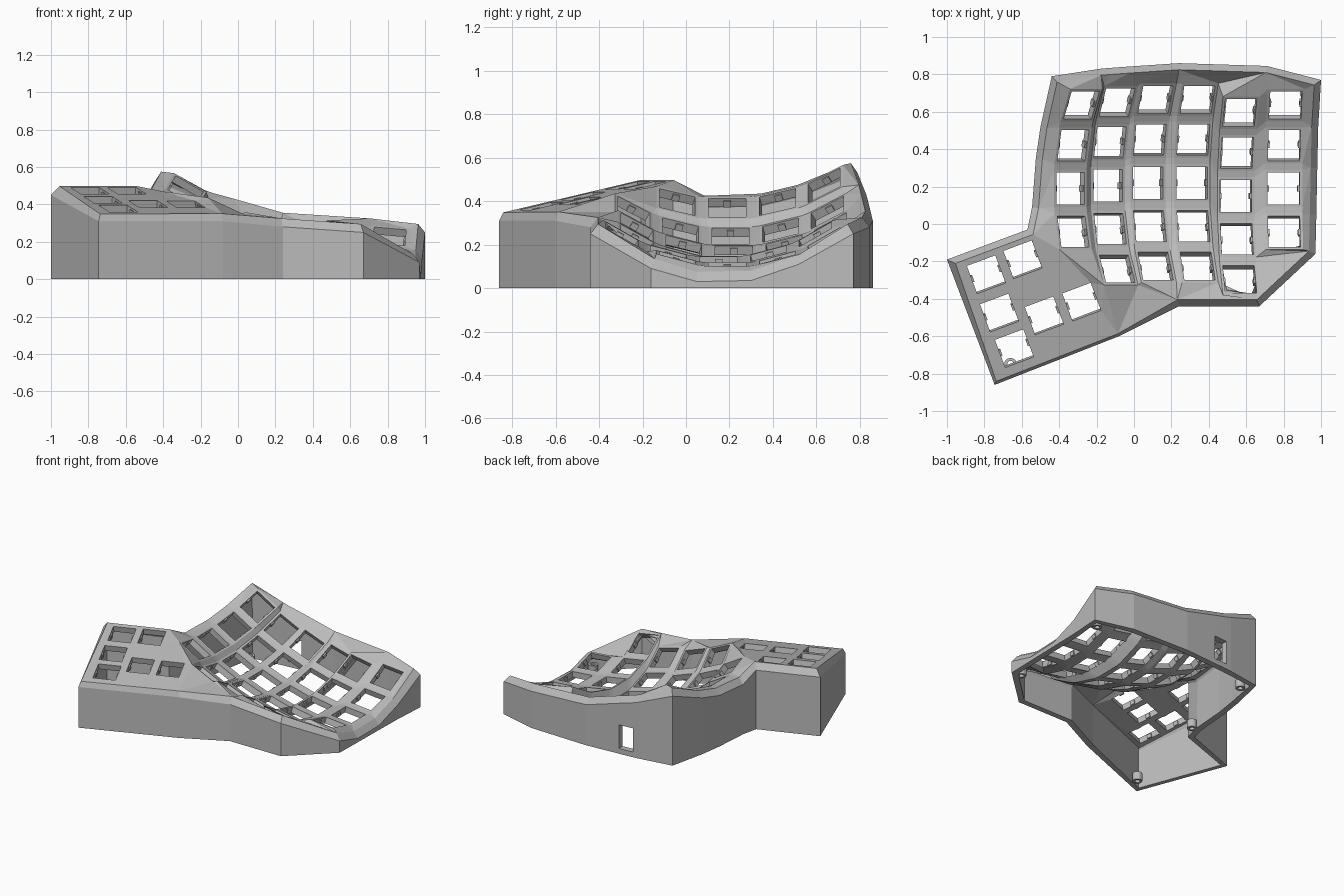
import bpy, bmesh, math
from mathutils import Vector, Matrix

if "Cube" in bpy.data.objects:
    bpy.data.objects.remove(bpy.data.objects["Cube"])

THICK = 0.045      # shell thickness
HALF = 0.10        # half width of one key plate
HOLE = 0.0855      # half width of a switch hole
RADIUS = 0.89      # curvature of each key column
STEP = math.radians(15)

grey = bpy.data.materials.new("case_grey")
grey.diffuse_color = (0.5, 0.5, 0.5, 1)
grey.use_nodes = True
grey.node_tree.nodes["Principled BSDF"].inputs["Base Color"].default_value = grey.diffuse_color

# per column: centre x, y, z, tilt in degrees, number of rows
COLS = [(-0.34, 0.19, 0.37, 30, 4), (-0.14, 0.205, 0.24, 25, 5),
        (0.075, 0.22, 0.165, 20, 5), (0.31, 0.22, 0.115, 15, 5),
        (0.545, 0.15, 0.13, 10, 5), (0.80, 0.19, 0.11, 5, 4)]
THUMBS = [(-0.79, -0.27), (-0.595, -0.19), (-0.72, -0.475),
          (-0.48, -0.49), (-0.28, -0.417), (-0.64, -0.665)]
# outer top edge of the wall, clockwise from back left: x, y, z
RIM = [(-0.44, 0.79, 0.53), (-0.18, 0.83, 0.43), (-0.135, 0.834, 0.415),
       (-0.025, 0.842, 0.385), (0.24, 0.86, 0.31), (0.71, 0.845, 0.28),
       (1.0, 0.77, 0.25), (0.985, 0.52, 0.11), (0.98, 0.30, 0.035),
       (0.975, 0.05, 0.03), (0.97, -0.16, 0.09), (0.67, -0.44, 0.25),
       (0.24, -0.44, 0.28), (-0.08, -0.60, 0.31), (-0.745, -0.86, 0.31),
       (-1.0, -0.19, 0.45), (-0.57, -0.03, 0.45), (-0.545, 0.09, 0.38),
       (-0.525, 0.35, 0.39), (-0.50, 0.52, 0.43)]
BACK_RIGHT, FRONT_RIGHT, THUMB_START, THUMB_END = 6, 10, 13, 16
PORT = 2           # wall segment that holds the cable port


def make_frame(u, v, origin):
    n = u.cross(v)
    m = Matrix((u, v, n)).transposed().to_4x4()
    m.translation = origin
    return m


def key_frame(c, r):
    x, y, z, tilt, _ = COLS[c]
    t, a = math.radians(tilt), (2 - r) * STEP
    side = Vector((math.cos(t), 0, -math.sin(t)))
    up = Vector((math.sin(t), 0, math.cos(t)))
    back = Vector((0, 1, 0))
    pos = Vector((x, y, z)) + back * RADIUS * math.sin(a) + up * RADIUS * (1 - math.cos(a))
    return make_frame(side, back * math.cos(a) + up * math.sin(a), pos)


def thumb_z(x, y):
    return 0.35 + 0.223 * (-0.35 * x + 0.94 * y + 0.525)


def thumb_frame(x, y):
    return make_frame(Vector((0.937, 0.349, 0)).normalized(),
                      Vector((-0.349, 0.937, 0.223)).normalized(),
                      Vector((x, y, thumb_z(x, y))))


def square(bm, frame, h):
    # corners: bl, br, tr, tl
    return [bm.verts.new(frame @ Vector((u * h, v * h, 0)))
            for u, v in ((-1, -1), (1, -1), (1, 1), (-1, 1))]


def zip_strip(bm, a, b):
    # fill between two rows of vertices, always along the shorter diagonal
    i = j = 0
    while i < len(a) - 1 or j < len(b) - 1:
        da = (a[i + 1].co - b[j].co).length if i < len(a) - 1 else 1e9
        db = (a[i].co - b[j + 1].co).length if j < len(b) - 1 else 1e9
        if da < db:
            bm.faces.new((a[i], a[i + 1], b[j]))
            i += 1
        else:
            bm.faces.new((a[i], b[j + 1], b[j]))
            j += 1


def finish(bm, name):
    me = bpy.data.meshes.new(name)
    bm.to_mesh(me)
    bm.free()
    me.materials.append(grey)
    ob = bpy.data.objects.new(name, me)
    bpy.context.collection.objects.link(ob)
    return ob


bm = bmesh.new()
BL, BR, TR, TL = range(4)
V, frames = {}, []

# curved key plates with square holes
for c, col in enumerate(COLS):
    for r in range(col[4]):
        f = key_frame(c, r)
        frames.append((f, HOLE))
        outer, inner = square(bm, f, HALF), square(bm, f, HOLE)
        for k in range(4):
            V[c, r, k] = outer[k]
            n = (k + 1) % 4
            bm.faces.new((outer[k], outer[n], inner[n], inner[k]))
test_face = list(bm.faces)[0]

# webs between rows, between columns and at the crossings
for c, r in sorted({k[:2] for k in V}):
    below, right, diag = ((c, r + 1, 0) in V), ((c + 1, r, 0) in V), ((c + 1, r + 1, 0) in V)
    if below:
        bm.faces.new((V[c, r, BL], V[c, r + 1, TL], V[c, r + 1, TR], V[c, r, BR]))
    if right:
        bm.faces.new((V[c, r, BR], V[c + 1, r, BL], V[c + 1, r, TL], V[c, r, TR]))
    if below and right and diag:
        bm.faces.new((V[c, r, BR], V[c, r + 1, TR], V[c + 1, r + 1, TL], V[c + 1, r, BL]))

# bevelled rim: outer ring and an inset, raised middle ring
count = len(RIM)
outer = [bm.verts.new(p) for p in RIM]
mid = []
for i, p in enumerate(RIM):
    p0, p1, p2 = (Vector(RIM[k % count][:2]) for k in (i - 1, i, i + 1))
    d0, d1 = (p1 - p0).normalized(), (p2 - p1).normalized()
    n0, n1 = Vector((d0.y, -d0.x)), Vector((d1.y, -d1.x))
    m = (n0 + n1).normalized()
    q = p1 + m * ((0.015 if i in (13, 14) else 0.035) / max(m.dot(n0), 0.5))
    on_thumb = THUMB_START <= i <= THUMB_END
    mid.append(bm.verts.new((q.x, q.y, thumb_z(q.x, q.y) if on_thumb else p[2] + 0.045)))

# vertical wall with an opening for the cable port
posts = []
for i, v in enumerate(outer):
    levels = (0.22, 0.04, 0.0) if i in (PORT, PORT + 1) else (0.0,)
    posts.append([v] + [bm.verts.new((v.co.x, v.co.y, z)) for z in levels])
for i in range(count):
    n = (i + 1) % count
    bm.faces.new((outer[i], outer[n], mid[n], mid[i]))
    a, b = posts[i], posts[n]
    if i == PORT:
        bm.faces.new((a[0], b[0], b[1], a[1]))
        bm.faces.new((a[2], b[2], b[3], a[3]))
    else:
        bm.faces.new(a + b[::-1])

# skirts from the key field out to the rim
back = [V[c, 0, k] for c in range(6) for k in (TL, TR)]
right = [V[5, r, k] for r in range(4) for k in (TR, BR)]
front = [V[5, 3, BR], V[5, 3, BL], V[4, 3, BR], V[4, 4, TR]]
front += [V[c, 4, k] for c in (4, 3, 2, 1) for k in (BR, BL)]
left = [V[0, r, k] for r in (3, 2, 1, 0) for k in (BL, TL)]
zip_strip(bm, back, mid[:BACK_RIGHT + 1])
zip_strip(bm, right, mid[BACK_RIGHT:FRONT_RIGHT + 1])
zip_strip(bm, front, mid[FRONT_RIGHT:THUMB_START + 1])
zip_strip(bm, left, mid[THUMB_END:] + [mid[0]])

# web between the thumb plate and the first two columns
bm.faces.new((V[0, 3, BL], V[0, 3, BR], V[1, 4, BL]))
bm.faces.new((V[0, 3, BR], V[1, 3, BL], V[1, 4, TL]))
bm.faces.new((V[0, 3, BR], V[1, 4, TL], V[1, 4, BL]))

# flat thumb plate with six holes
loops = [mid[THUMB_START:THUMB_END + 1] + [V[0, 3, BL], V[1, 4, BL]]]
for x, y in THUMBS:
    f = thumb_frame(x, y)
    frames.append((f, 0.081))
    loops.append(square(bm, f, 0.081))
edges = []
for loop in loops:
    for a, b in zip(loop, loop[1:] + loop[:1]):
        edges.append(bm.edges.get((a, b)) or bm.edges.new((a, b)))
bmesh.ops.triangle_fill(bm, use_beauty=True, edges=edges, normal=(0, 0, 1))

bmesh.ops.recalc_face_normals(bm, faces=list(bm.faces))
test_face.normal_update()
if test_face.normal.z < 0:
    bmesh.ops.reverse_faces(bm, faces=list(bm.faces))
case = finish(bm, "keyboard_case")
shell = case.modifiers.new("shell", 'SOLIDIFY')
shell.thickness = THICK
shell.offset = -1

# small clips on the left and right side of every switch hole
bm = bmesh.new()
for f, h in frames:
    for s in (-1, 1):
        m = f @ Matrix.Translation((s * h, 0, -0.026)) @ Matrix.Diagonal((0.018, 0.034, 0.032, 1))
        bmesh.ops.create_cube(bm, size=1, matrix=m)
finish(bm, "switch_clips")

# hollow screw posts inside the wall
bm = bmesh.new()
SIDES = 16
for x, y in ((0.89, -0.15), (0.92, 0.70), (-0.38, 0.69), (-0.48, 0.05), (-0.66, -0.75)):
    rings = []
    for rad, z in ((0.034, 0), (0.034, 0.06), (0.018, 0.06), (0.018, 0)):
        rings.append([bm.verts.new((x + rad * math.cos(k * math.tau / SIDES),
                                    y + rad * math.sin(k * math.tau / SIDES), z))
                      for k in range(SIDES)])
    for a, b in zip(rings, rings[1:] + rings[:1]):
        for k in range(SIDES):
            n = (k + 1) % SIDES
            bm.faces.new((a[k], a[n], b[n], b[k]))
bmesh.ops.recalc_face_normals(bm, faces=list(bm.faces))
finish(bm, "screw_posts")
